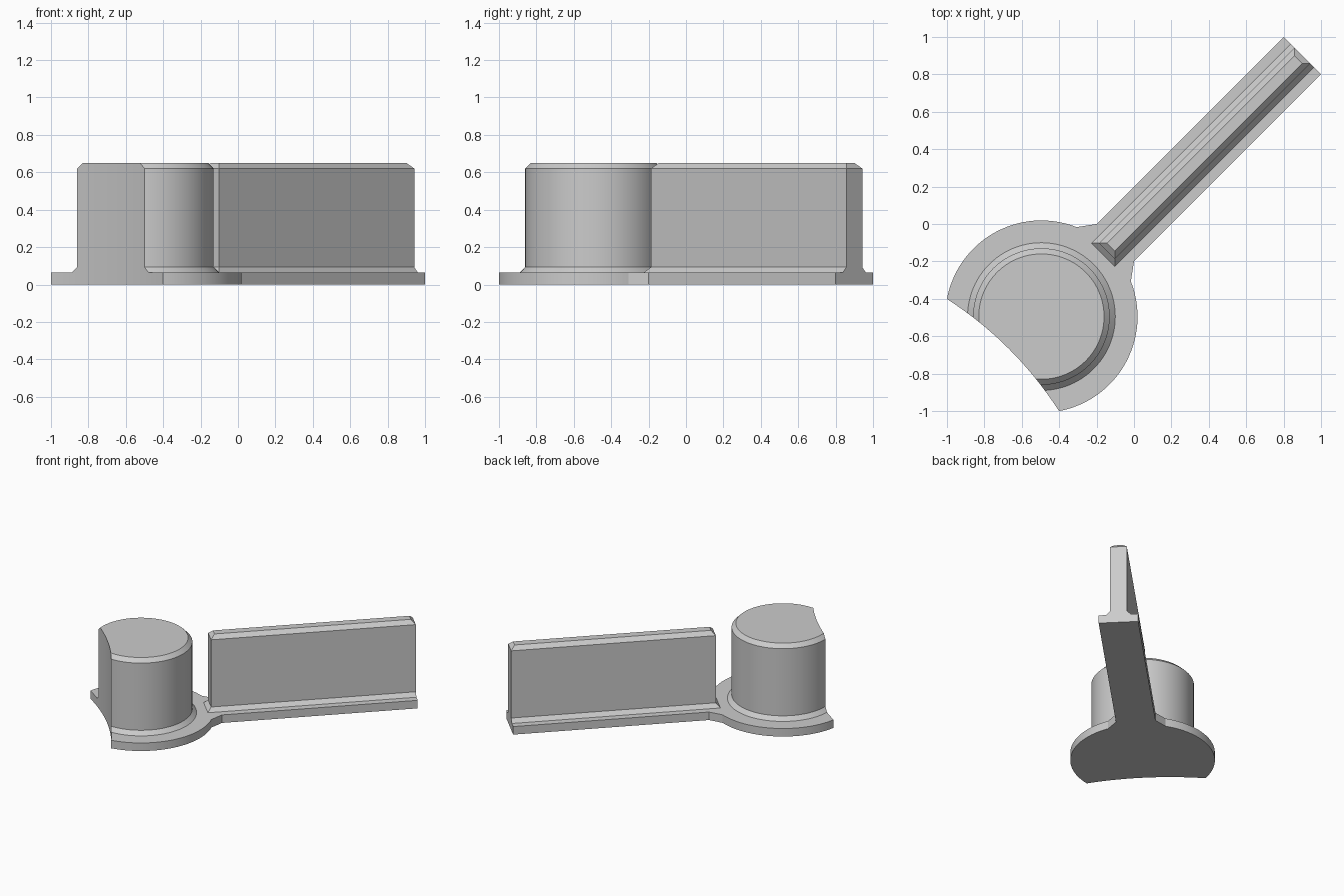
import bpy
import bmesh
from math import cos, sin, pi, radians, asin
from mathutils import Matrix

if "Cube" in bpy.data.objects:
    bpy.data.objects.remove(bpy.data.objects["Cube"], do_unlink=True)

grey = bpy.data.materials.new("plain grey")
grey.use_nodes = True
grey.diffuse_color = (0.6, 0.6, 0.6, 1)
grey.node_tree.nodes["Principled BSDF"].inputs["Base Color"].default_value = (0.6, 0.6, 0.6, 1)

# The part is built along x, then turned onto the diagonal
TURN = Matrix.Rotation(radians(45), 3, "Z")
HUB = -0.70          # hub centre along the axis
HUB_R = 0.514
END = 1.273          # outer end of the arm
PLATE = 0.063        # base thickness
TOP = 0.65
BEVEL = 0.03


def loft(name, rings):
    """Solid through a stack of (outline, height) rings with equal point counts."""
    bm = bmesh.new()
    loops = [[bm.verts.new(TURN @ Matrix.Translation((x, y, z)).translation) for x, y in pts]
             for pts, z in rings]
    bm.faces.new(loops[0][::-1])
    bm.faces.new(loops[-1])
    for low, high in zip(loops, loops[1:]):
        n = len(low)
        for i in range(n):
            j = (i + 1) % n
            bm.faces.new((low[i], low[j], high[j], high[i]))
    bmesh.ops.recalc_face_normals(bm, faces=bm.faces)
    mesh = bpy.data.meshes.new(name)
    bm.to_mesh(mesh)
    bm.free()
    mesh.materials.append(grey)
    obj = bpy.data.objects.new(name, mesh)
    bpy.context.collection.objects.link(obj)
    return obj


def circle(centre, radius, count):
    return [(centre + radius * cos(2 * pi * i / count), radius * sin(2 * pi * i / count))
            for i in range(count)]


def rectangle(x0, x1, half):
    return [(x0, -half), (x1, -half), (x1, half), (x0, half)]


# Base plate: round hub, short slanted necks and a straight arm
neck = asin(0.205 / HUB_R)
steps = 96
outline = [(HUB + HUB_R * cos(a), HUB_R * sin(a))
           for a in (neck + (2 * pi - 2 * neck) * i / steps for i in range(steps + 1))]
outline += [(-0.141, -0.141), (END, -0.141), (END, 0.141), (-0.141, 0.141)]
base_plate = loft("base_plate", [(outline, 0), (outline, PLATE)])

# Round post with a flared foot and a bevelled rim
post = loft("round_post", [
    (circle(HUB, 0.395, 96), PLATE),
    (circle(HUB, 0.365, 96), PLATE + BEVEL),
    (circle(HUB, 0.365, 96), TOP - BEVEL),
    (circle(HUB, 0.335, 96), TOP)])

# Upright wall: foot and top bevelled, outer end flush with the plate
wall = loft("upright_wall", [
    (rectangle(-0.233, END, 0.088), PLATE),
    (rectangle(-0.205, END, 0.06), PLATE + BEVEL),
    (rectangle(-0.205, END, 0.06), TOP - BEVEL),
    (rectangle(-0.175, END - BEVEL, 0.03), TOP)])

# Large cylinder that scoops the hollow out of the hub side
cutter = loft("scoop_cutter", [(circle(-2.925, 1.98, 256), -0.2), (circle(-2.925, 1.98, 256), 1)])
cutter.hide_render = True
for obj in (base_plate, post):
    scoop = obj.modifiers.new("scoop", "BOOLEAN")
    scoop.operation = "DIFFERENCE"
    scoop.solver = "EXACT"
    scoop.object = cutter
    bpy.context.view_layer.objects.active = obj
    bpy.ops.object.modifier_apply(modifier=scoop.name)
bpy.data.objects.remove(cutter, do_unlink=True)

# Smooth the round faces and keep the edges crisp
bpy.ops.object.select_all(action="DESELECT")
for obj in (base_plate, post, wall):
    obj.select_set(True)
bpy.context.view_layer.objects.active = post
bpy.ops.object.shade_smooth_by_angle(angle=radians(25))
